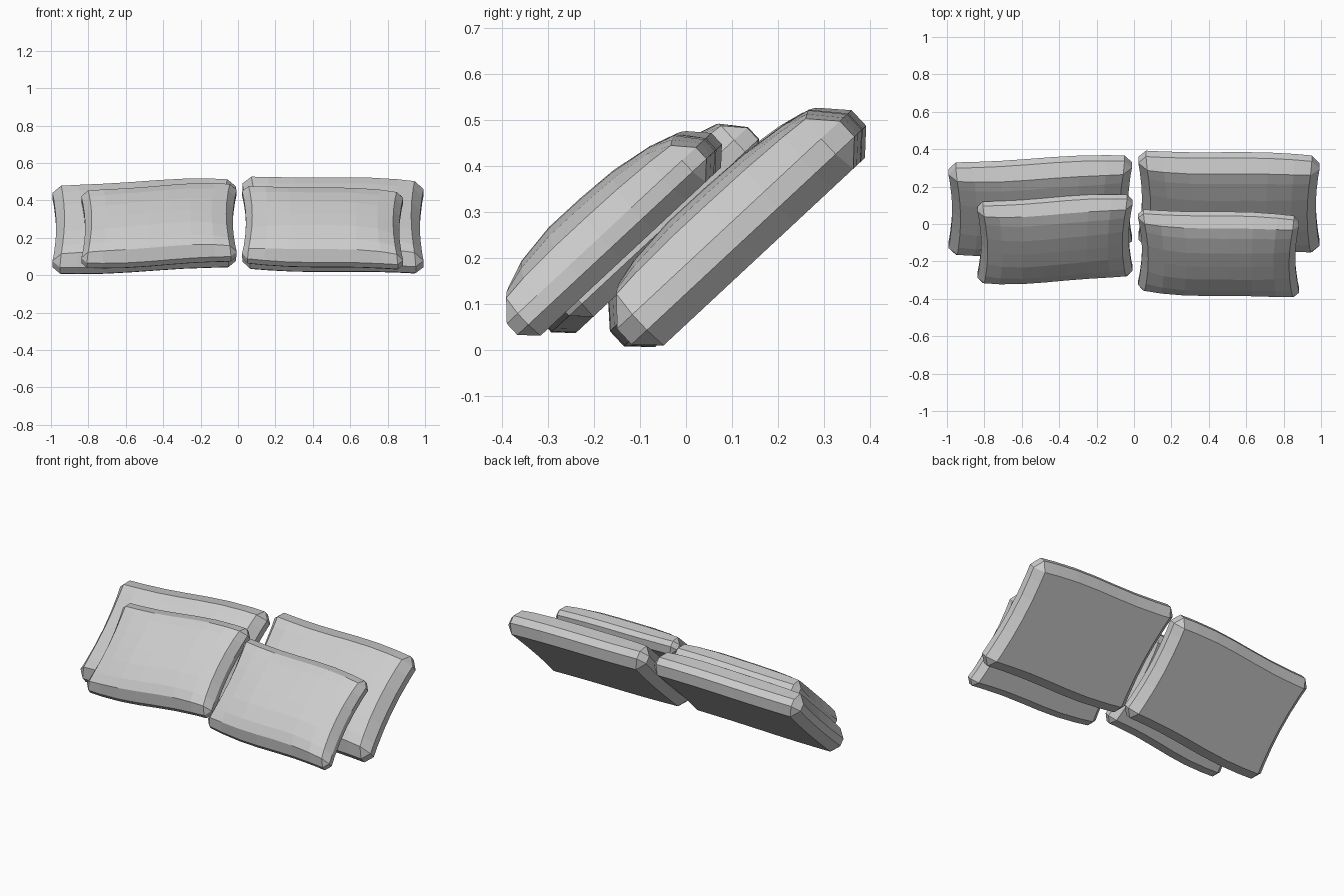
import bpy
import bmesh
import math
from mathutils import Vector

cube = bpy.data.objects.get("Cube")
if cube:
    bpy.data.objects.remove(cube, do_unlink=True)

fabric = bpy.data.materials.new("light_grey_fabric")
fabric.use_nodes = True
grey = (0.6, 0.6, 0.6, 1)
fabric.diffuse_color = grey
fabric.node_tree.nodes["Principled BSDF"].inputs["Base Color"].default_value = grey

# Shared leaning frame: up the slope, and out of the front face
SLOPE = Vector((0, 0.73, 0.68)).normalized()
OUT = Vector((0, -0.68, 0.73)).normalized()


def cushion(name, x_min, x_max, v_mid, height, base, thick, dome, skew):
    """Leaning cushion: flat back, chamfered rim, domed front, pinched sides."""
    half_w, half_h = (x_max - x_min) / 2, height / 2
    bm = bmesh.new()
    bmesh.ops.create_grid(bm, x_segments=7, y_segments=6, size=1)
    for v in bm.verts:
        v.co.x *= half_w
        v.co.y *= half_h
    # Thicken the sheet into a slab
    front = bmesh.ops.extrude_face_region(bm, geom=bm.faces[:])
    for v in front["geom"]:
        if isinstance(v, bmesh.types.BMVert):
            v.co.z = thick
    bmesh.ops.recalc_face_normals(bm, faces=bm.faces[:])
    # Chamfer the rim
    rim = [e for e in bm.edges if e.calc_face_angle(0) > 1]
    bmesh.ops.bevel(bm, geom=rim, offset=thick * 0.34, segments=1,
                    affect='EDGES', profile=0.5)
    # Soften the slab, then lean it back
    for v in bm.verts:
        a, b = v.co.x / half_w, v.co.y / half_h
        x = v.co.x - 0.028 * a * (1 - b * b)
        y = v.co.y + skew * a / 2 + 0.009 * math.sin(math.pi * a)
        z = v.co.z
        if z > thick * 0.9:
            z += dome * (1 - a ** 4) * max(0, 1 - abs(b) ** 3) * (1 - 0.15 * b)
        else:
            y += 0.008 * b * (1 - a * a)
        spot = SLOPE * (v_mid + y) + OUT * (base + z)
        v.co = Vector(((x_min + x_max) / 2 + x, spot.y, spot.z))
    mesh = bpy.data.meshes.new(name)
    bm.to_mesh(mesh)
    bm.free()
    mesh.materials.append(fabric)
    obj = bpy.data.objects.new(name, mesh)
    bpy.context.collection.objects.link(obj)


# Larger cushions behind, smaller ones leaning on them
cushion("back_left_cushion", 0.015, 1.0, 0.27, 0.66, 0.04, 0.145, 0.045, -0.045)
cushion("back_right_cushion", -1.0, -0.003, 0.25, 0.63, 0.05, 0.14, 0.045, 0.05)
cushion("front_left_cushion", 0.015, 0.89, 0.0575, 0.56, 0.238, 0.105, 0.055, -0.055)
cushion("front_right_cushion", -0.845, 0.0, 0.12, 0.56, 0.19, 0.11, 0.05, 0.05)
